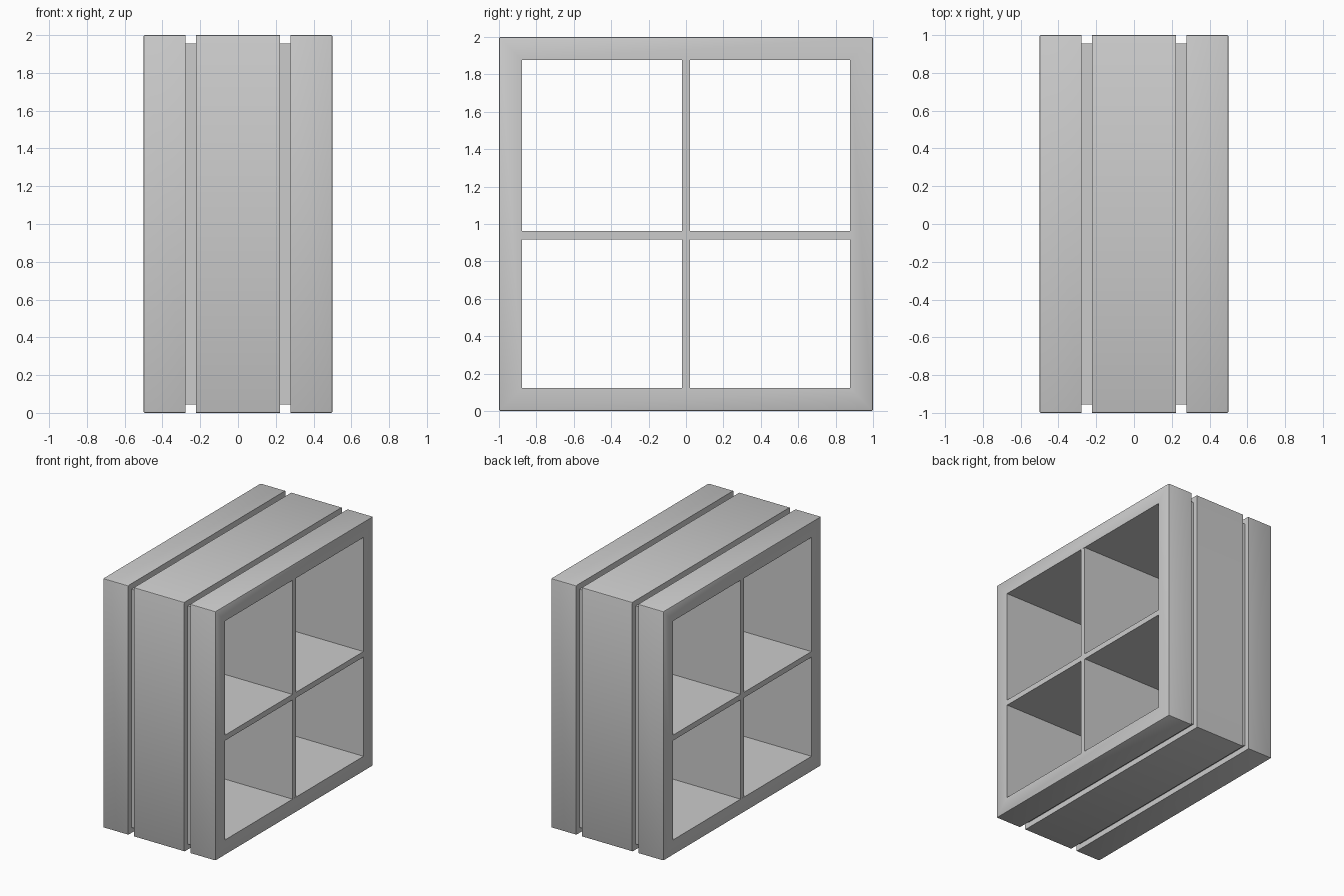
import bpy
import bmesh

if "Cube" in bpy.data.objects:
    bpy.data.objects.remove(bpy.data.objects["Cube"])

HALF_DEPTH = 0.5
OUTER, INNER, GROOVE = 1.0, 0.878, 0.956


def finish(bm, name):
    bmesh.ops.recalc_face_normals(bm, faces=bm.faces)
    mesh = bpy.data.meshes.new(name)
    bm.to_mesh(mesh)
    bm.free()
    obj = bpy.data.objects.new(name, mesh)
    bpy.context.collection.objects.link(obj)
    bpy.context.view_layer.objects.active = obj
    obj.select_set(True)
    bpy.ops.object.shade_smooth_by_angle(angle=0.6)
    obj.select_set(False)
    return obj


def box(name, lo, hi):
    bm = bmesh.new()
    bmesh.ops.create_cube(bm, size=1)
    for v in bm.verts:
        v.co = [(a + b) / 2 + c * (b - a) for a, b, c in zip(lo, hi, v.co)]
    return finish(bm, name)


# Outer frame: a grooved wall section (x, half size) swept around a square
section = [(-HALF_DEPTH, INNER), (-HALF_DEPTH, OUTER)]
for x in (-0.25, 0.25):
    section += [(x - 0.027, OUTER), (x - 0.027, GROOVE),
                (x + 0.027, GROOVE), (x + 0.027, OUTER)]
section += [(HALF_DEPTH, OUTER), (HALF_DEPTH, INNER)]

bm = bmesh.new()
corners = [(-1, -1), (1, -1), (1, 1), (-1, 1)]
rings = [[bm.verts.new((x, r * sy, 1 + r * sz)) for x, r in section]
         for sy, sz in corners]
n = len(section)
for i in range(4):
    a, b = rings[i], rings[(i + 1) % 4]
    for j in range(n):
        k = (j + 1) % n
        bm.faces.new((a[j], a[k], b[k], b[j]))


# Soften only the outer rim and the long outer corners
def on_outside(v):
    return max(abs(v.co.y), abs(v.co.z - 1)) > OUTER - 1e-4


def is_soft(e):
    a, b = e.verts
    if not (on_outside(a) and on_outside(b)):
        return False
    at_rim = all(abs(v.co.x) > HALF_DEPTH - 1e-4 for v in e.verts)
    return at_rim or abs(a.co.x - b.co.x) > 0.1


bmesh.ops.bevel(bm, geom=[e for e in bm.edges if is_soft(e)], offset=0.008,
                offset_type='OFFSET', segments=2, profile=0.5, affect='EDGES')
finish(bm, "frame")

# Crossing dividers, running the full depth of the frame
D, T = HALF_DEPTH - 0.001, 0.022
box("upright_divider", (-D, -T, 1 - INNER - 0.01), (D, T, 1 + INNER + 0.01))
for name, y0, y1 in (("left_shelf", -INNER - 0.01, -T),
                     ("right_shelf", T, INNER + 0.01)):
    box(name, (-D, y0, 0.94 - T), (D, y1, 0.94 + T))
